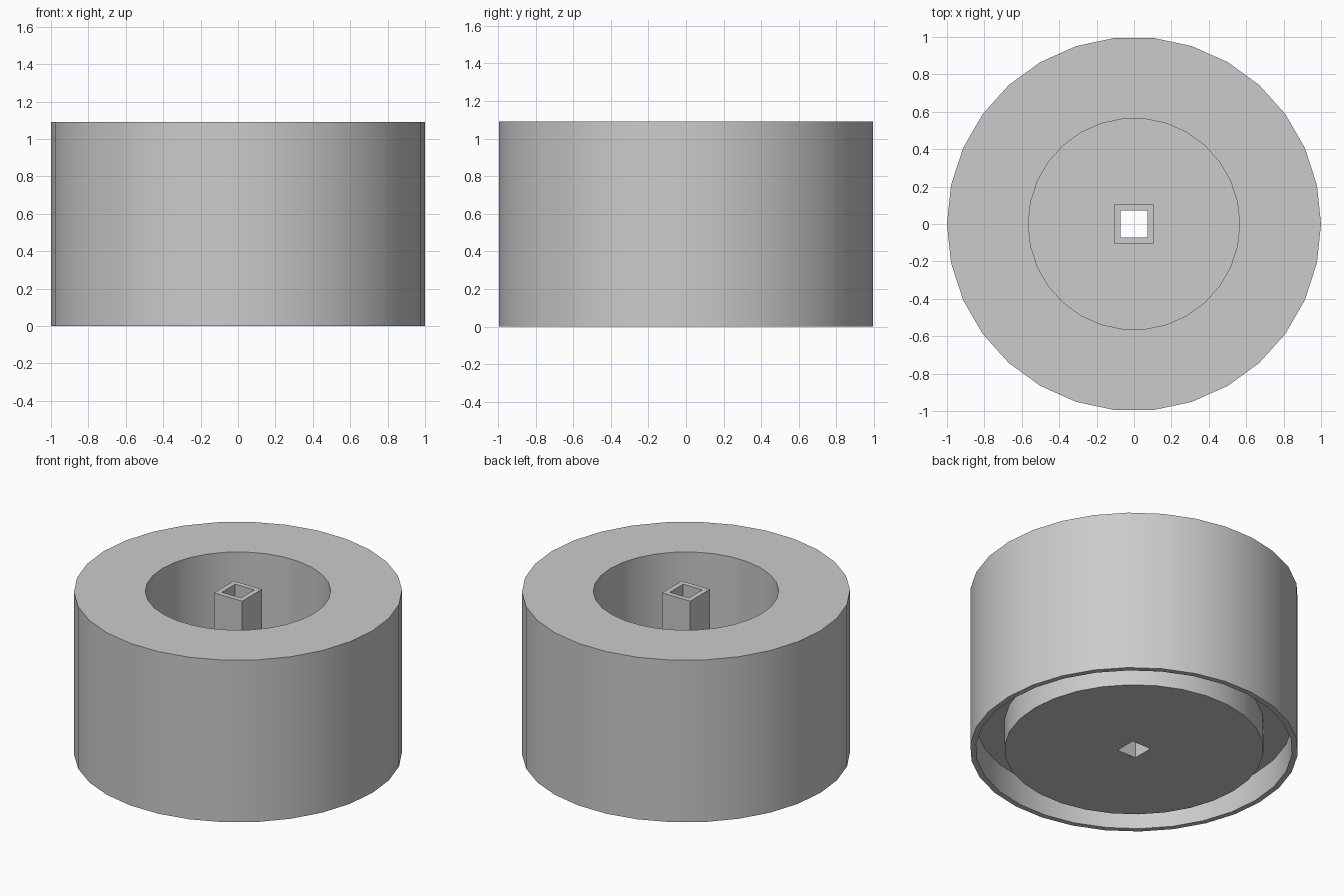
import bpy, bmesh, math
from mathutils import Matrix

if "Cube" in bpy.data.objects:
    bpy.data.objects.remove(bpy.data.objects["Cube"], do_unlink=True)

SIDES = 30
HEIGHT = 1.09
FLOOR = 0.19

grey = bpy.data.materials.new("plain grey")
grey.use_nodes = True
grey.diffuse_color = (0.6, 0.6, 0.6, 1)
grey.node_tree.nodes["Principled BSDF"].inputs["Base Color"].default_value = (0.6, 0.6, 0.6, 1)


def finish(bm, name):
    """Turn a bmesh into a named object."""
    bmesh.ops.recalc_face_normals(bm, faces=bm.faces)
    mesh = bpy.data.meshes.new(name)
    bm.to_mesh(mesh)
    bm.free()
    mesh.materials.append(grey)
    obj = bpy.data.objects.new(name, mesh)
    bpy.context.collection.objects.link(obj)
    return obj


def lathe(name, profile):
    """Revolve (radius, z) points that start and end on the axis."""
    bm = bmesh.new()
    verts = [bm.verts.new((r, 0, z)) for r, z in profile]
    edges = [bm.edges.new(pair) for pair in zip(verts, verts[1:])]
    bmesh.ops.spin(bm, geom=verts + edges, cent=(0, 0, 0), axis=(0, 0, 1),
                   angle=math.tau, steps=SIDES, use_duplicate=False)
    bmesh.ops.remove_doubles(bm, verts=bm.verts, dist=0.0005)
    return finish(bm, name)


def box(name, half, low, high):
    bm = bmesh.new()
    place = Matrix.Translation((0, 0, (low + high) / 2))
    bmesh.ops.create_cube(bm, size=1, matrix=place @ Matrix.Diagonal((2 * half, 2 * half, high - low, 1)))
    return finish(bm, name)


def select(obj):
    bpy.ops.object.select_all(action="DESELECT")
    obj.select_set(True)
    bpy.context.view_layer.objects.active = obj


# Body: bottom hub, ring groove, thin skirt, outer wall, flat top and deep well
body = lathe("round_body", [
    (0, 0), (0.79, 0), (0.79, 0.19), (0.965, 0.19), (0.965, 0), (1, 0),
    (1, HEIGHT), (0.565, HEIGHT), (0.565, FLOOR), (0, FLOOR)])

# Square post standing in the well
post = box("square_post", 0.105, FLOOR, HEIGHT)

# Square bore through the post and the floor
cutter = box("bore_cutter", 0.071, -0.5, HEIGHT + 0.5)
cutter.hide_render = True
for part in (body, post):
    select(part)
    cut = part.modifiers.new("bore", "BOOLEAN")
    cut.operation = "DIFFERENCE"
    cut.solver = "EXACT"
    cut.object = cutter
    bpy.ops.object.modifier_apply(modifier=cut.name)
bpy.data.objects.remove(cutter, do_unlink=True)

# Smooth round walls with crisp rims
select(body)
bpy.ops.object.shade_smooth_by_angle(angle=math.radians(30))
